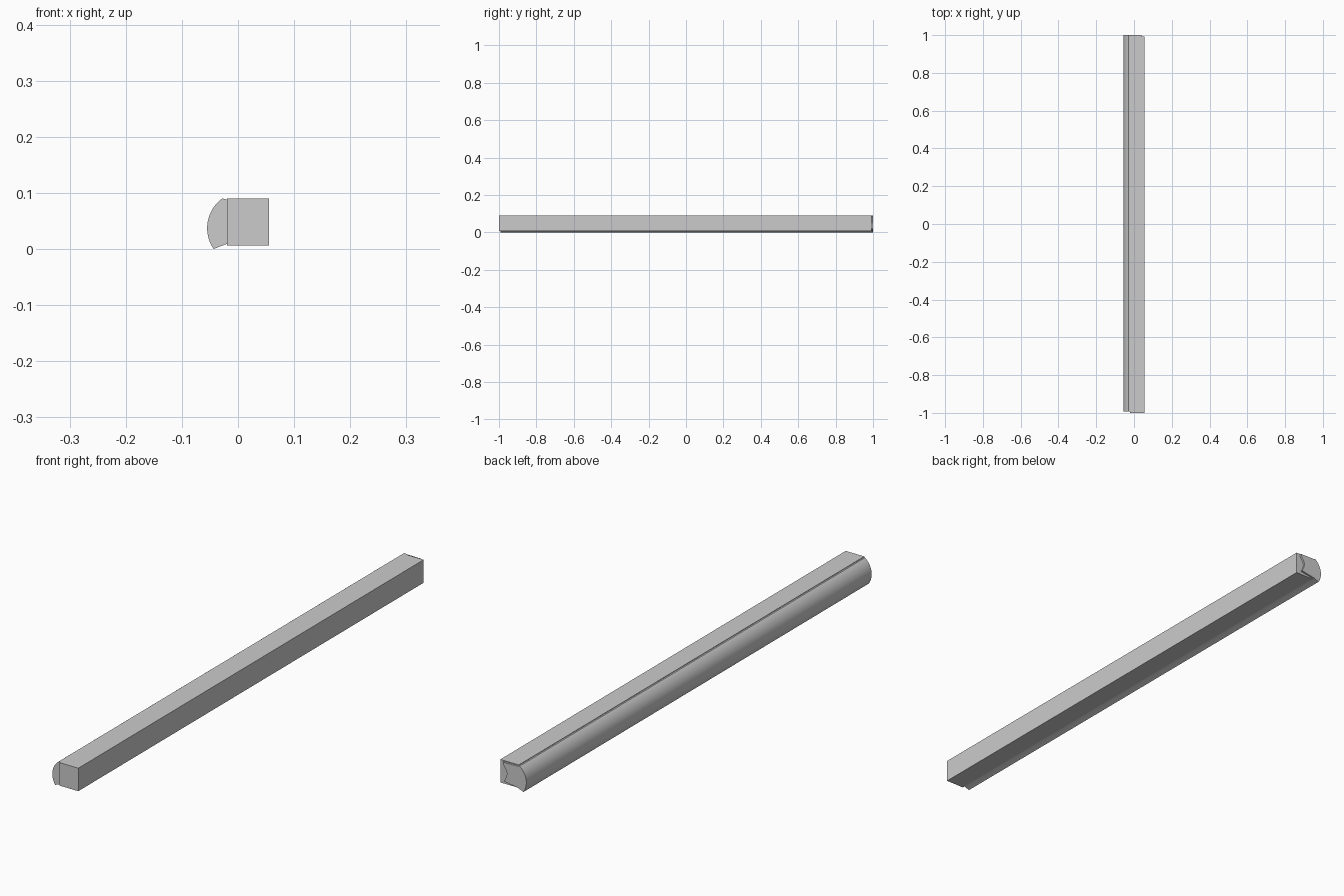
import bpy, math

if "Cube" in bpy.data.objects:
    bpy.data.objects.remove(bpy.data.objects["Cube"])


def extrude_profile(name, pts, y0, y1):
    """Prism from an (x, z) outline, extruded along y."""
    n = len(pts)
    verts = [(x, y, z) for y in (y0, y1) for x, z in pts]
    faces = [tuple(range(n)), tuple(range(2 * n - 1, n - 1, -1))]
    faces += [(i, i + n, (i + 1) % n + n, (i + 1) % n) for i in range(n)]
    mesh = bpy.data.meshes.new(name)
    mesh.from_pydata(verts, [], faces)
    obj = bpy.data.objects.new(name, mesh)
    bpy.context.collection.objects.link(obj)
    # outlines are listed counter-clockwise seen from the front
    mesh.validate()
    mesh.update()
    bpy.context.view_layer.objects.active = obj
    obj.select_set(True)
    bpy.ops.object.shade_smooth_by_angle(angle=math.radians(25))
    obj.select_set(False)
    return obj


# Square beam
extrude_profile("square_beam",
                [(-0.02, 0.006), (0.055, 0.006), (0.055, 0.09), (-0.02, 0.09)],
                -1.0, 0.993)

# Rounded nosing: bowed outer face, with a notched tongue inside the beam
r, cz = 0.0655, 0.037
cx = -0.055 + r
a0 = math.asin((0.09 - cz) / r)
a1 = math.asin((0.0 - cz) / r)
steps = 20
arc = []
for i in range(steps + 1):
    a = a0 + (a1 - a0) * i / steps
    arc.append((cx - r * math.cos(a), cz + r * math.sin(a)))
tongue = [(-0.02, 0.009), (0.035, 0.018), (0.027, 0.034), (0.023, 0.048),
          (0.026, 0.06), (0.036, 0.074), (0.04, 0.087), (-0.02, 0.088)]
extrude_profile("rounded_nosing", arc + tongue, -0.993, 1.0)
